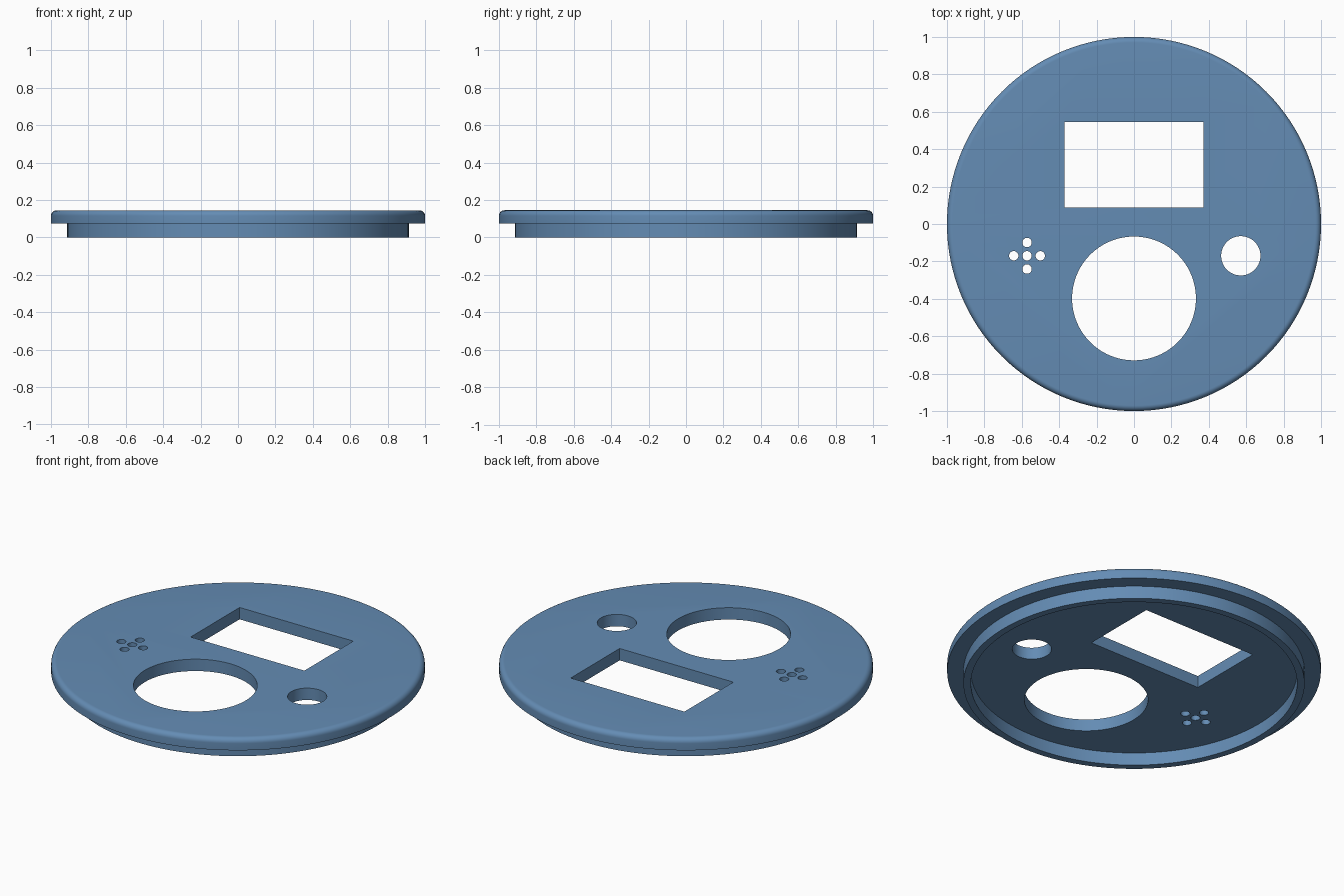
import bpy, bmesh, math
from mathutils import Matrix, Vector

if "Cube" in bpy.data.objects:
    bpy.data.objects.remove(bpy.data.objects["Cube"])

SEGMENTS = 128
TOP, STEP = 0.145, 0.075      # plate top and underside heights
FILLET = 0.03

blue = bpy.data.materials.new("steel blue")
blue.diffuse_color = (0.127, 0.262, 0.456, 1)
blue.use_nodes = True
blue.node_tree.nodes["Principled BSDF"].inputs["Base Color"].default_value = blue.diffuse_color


def new_object(name, bm):
    bmesh.ops.recalc_face_normals(bm, faces=bm.faces)
    mesh = bpy.data.meshes.new(name)
    bm.to_mesh(mesh)
    bm.free()
    mesh.materials.append(blue)
    obj = bpy.data.objects.new(name, mesh)
    bpy.context.collection.objects.link(obj)
    return obj


def lathe(name, profile):
    """Revolve an (r, z) profile whose two ends become flat caps."""
    bm = bmesh.new()
    rings = []
    for r, z in profile:
        rings.append([bm.verts.new((r * math.cos(a), r * math.sin(a), z))
                      for a in (2 * math.pi * i / SEGMENTS for i in range(SEGMENTS))])
    for low, high in zip(rings, rings[1:]):
        for i in range(SEGMENTS):
            j = (i + 1) % SEGMENTS
            bm.faces.new((low[i], low[j], high[j], high[i]))
    bm.faces.new(rings[0])
    bm.faces.new(rings[-1])
    return new_object(name, bm)


# Round lid: recessed underside, locating lip, overhanging rim, rounded top edge
profile = [(0.873, STEP), (0.873, 0), (0.913, 0), (0.913, STEP), (1, STEP)]
for k in range(9):
    a = math.pi / 2 * k / 8
    profile.append((1 - FILLET + FILLET * math.cos(a), TOP - FILLET + FILLET * math.sin(a)))
lid = lathe("round_lid", profile)

# Cutters: display window, large opening, button hole, cross of small sound holes
cutters = bmesh.new()


def cut_cylinder(x, y, r, segments):
    bmesh.ops.create_cone(cutters, cap_ends=True, segments=segments, radius1=r, radius2=r,
                          depth=0.6, matrix=Matrix.Translation((x, y, 0.1)))


bmesh.ops.create_cube(cutters, size=1, matrix=Matrix.Translation((0, 0.317, 0.1))
                      @ Matrix.Diagonal(Vector((0.743, 0.457, 0.6, 1))))
cut_cylinder(0, -0.398, 0.331, 96)
cut_cylinder(0.571, -0.17, 0.105, 64)
for dx, dy in ((0, 0), (1, 0), (-1, 0), (0, 1), (0, -1)):
    cut_cylinder(-0.572 + 0.071 * dx, -0.17 + 0.071 * dy, 0.025, 32)
cutter = new_object("hole_cutters", cutters)

# Cut the holes and bake the result
cut = lid.modifiers.new("holes", 'BOOLEAN')
cut.operation = 'DIFFERENCE'
cut.solver = 'EXACT'
cut.object = cutter
bpy.context.view_layer.objects.active = lid
lid.select_set(True)
bpy.ops.object.modifier_apply(modifier=cut.name)
bpy.data.objects.remove(cutter)

# Smooth round walls, crisp rims
bpy.ops.object.shade_smooth_by_angle(angle=math.radians(30))
